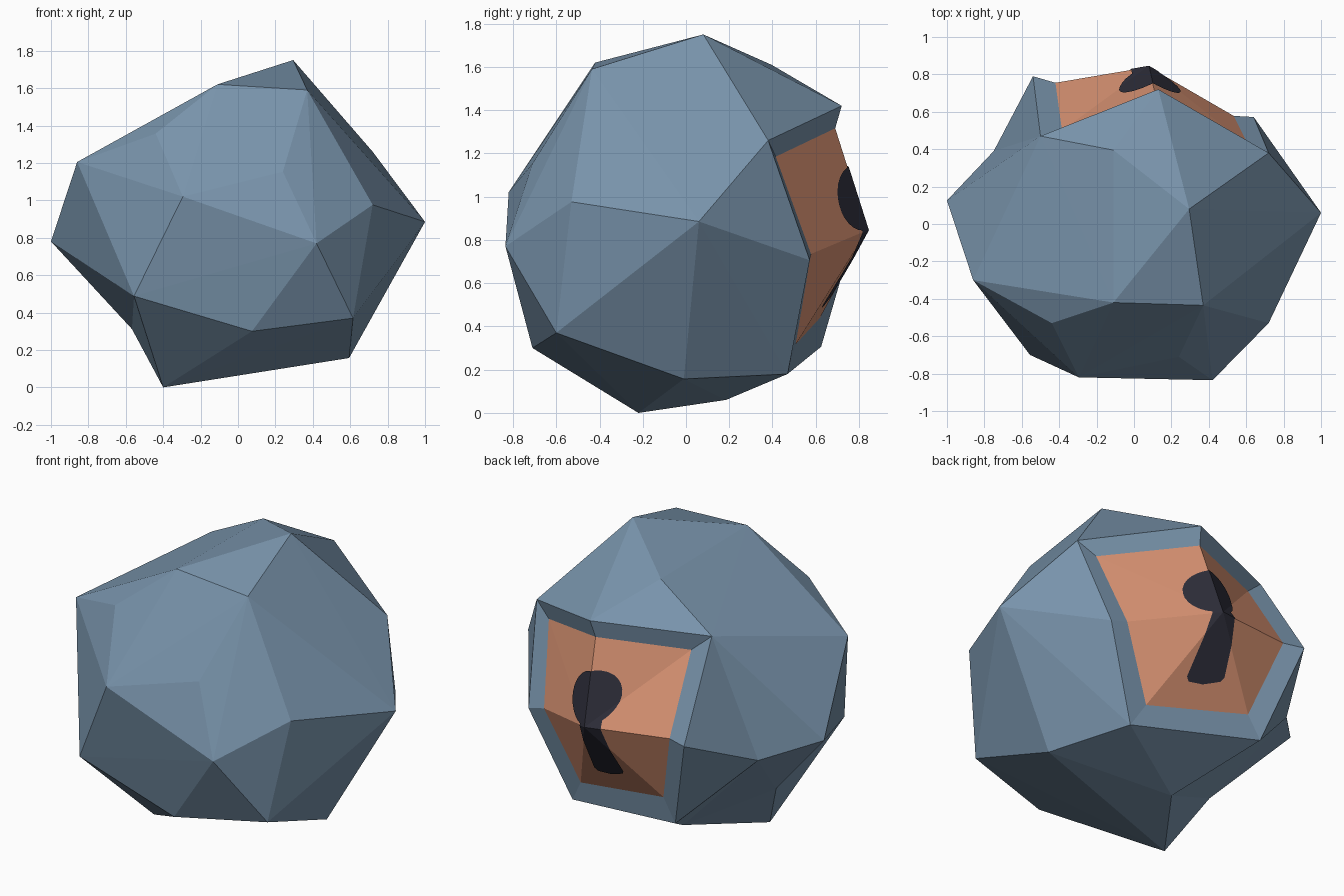
import bpy
import bmesh
import math
from mathutils import Vector

cube = bpy.data.objects.get("Cube")
if cube:
    bpy.data.objects.remove(cube, do_unlink=True)


def make_material(name, color):
    mat = bpy.data.materials.new(name)
    mat.use_nodes = True
    mat.diffuse_color = (*color, 1)
    shader = next(n for n in mat.node_tree.nodes if n.type == "BSDF_PRINCIPLED")
    shader.inputs["Base Color"].default_value = (*color, 1)
    shader.inputs["Roughness"].default_value = 0.9
    return mat


def make_object(name, bm, material):
    mesh = bpy.data.meshes.new(name)
    bm.to_mesh(mesh)
    bm.free()
    mesh.materials.append(material)
    obj = bpy.data.objects.new(name, mesh)
    bpy.context.collection.objects.link(obj)


slate = make_material("slate_blue", (0.19, 0.295, 0.41))
copper = make_material("copper_orange", (0.69, 0.29, 0.17))
ink = make_material("dark_ink", (0.027, 0.027, 0.042))

# Corners of the faceted boulder
crown = dict(peak=(.295, .08, 1.75), front_left=(.37, -.435, 1.59),
             front_right=(-.11, -.42, 1.62), rear=(-.11, .395, 1.61),
             brow=(-.44, -.53, 1.357), shoulder=(-.86, -.3, 1.205))
belt = dict(right=(-1, .126, .78), left=(1, .06, .885),
            nose=(.24, -.71, 1.153), cheek_right=(-.295, -.82, 1.02),
            cheek_left=(.42, -.835, .77), corner=(.72, -.53, .976))
base = dict(heel=(-.556, -.7, .488), foot=(-.4, -.22, 0), sole=(-.11, .185, .06),
            side=(.594, -.01, .157), toe=(.615, -.6, .37), chin=(.075, -.71, .3))

# Opening at the back: outer ring on the boulder, inner ring around the plate
outer_ring = [(.72, .38, 1.26), (.13, .72, 1.42), (-.5, .47, 1.4), (-.54, .79, .874),
              (-.367, .625, .306), (.42, .47, .18), (.64, .572, .706)]
inner_ring = [(.615, .415, 1.185), (.114, .69, 1.316), (-.385, .5, 1.3), (-.42, .755, .876),
              (-.285, .62, .44), (.34, .507, .317), (.533, .578, .735)]
plate_middle = (.08, .84, .845)

# Boulder: convex hull of its corners
bm = bmesh.new()
corner = {}
for group in (crown, belt, base):
    for name, position in group.items():
        corner[name] = bm.verts.new(position)
ring = [bm.verts.new(p) for p in outer_ring]
bmesh.ops.convex_hull(bm, input=bm.verts[:])

# Open the back window and the dented flank, keeping their corners
top_rim, side_rim, low_rim = ring[2:5]
right, heel, foot, sole = (corner[n] for n in ("right", "heel", "foot", "sole"))
flank = {top_rim, side_rim, low_rim, right, heel, foot, sole}
opened = [f for f in bm.faces if set(f.verts) <= set(ring) or set(f.verts) <= flank]
bmesh.ops.delete(bm, geom=opened, context="FACES_ONLY")


def fan(center, chain):
    for a, b in zip(chain, chain[1:]):
        bm.faces.new((center, a, b))


# Two inward dents on the right flank
dent_high = bm.verts.new((-.75, .39, .695))
dent_low = bm.verts.new((-.567, -.04, .312))
fan(dent_high, [right, top_rim, side_rim, low_rim, sole])
fan(dent_low, [dent_high, right, heel, foot, sole, dent_high])

# Rim leading from the boulder to the plate
inner = [bm.verts.new(p) for p in inner_ring]
for i in range(len(ring)):
    j = (i + 1) % len(ring)
    bm.faces.new((ring[i], ring[j], inner[j], inner[i]))
loose = [e for e in bm.edges if e.is_wire]
bmesh.ops.delete(bm, geom=loose, context="EDGES")
bmesh.ops.recalc_face_normals(bm, faces=bm.faces[:])
make_object("boulder", bm, slate)


def plate_surface():
    surface = bmesh.new()
    middle = surface.verts.new(plate_middle)
    edge = [surface.verts.new(p) for p in inner_ring]
    for a, b in zip(edge, edge[1:] + edge[:1]):
        face = surface.faces.new((middle, a, b))
        face.normal_update()
        if face.normal.y < 0:
            face.normal_flip()
    return surface


make_object("lock_plate", plate_surface(), copper)


# Keyhole: plate surface trimmed to a counter-clockwise convex outline in x and z
def keyhole_part(name, outline):
    surface = plate_surface()
    for (ax, az), (bx, bz) in zip(outline, outline[1:] + outline[:1]):
        geom = surface.verts[:] + surface.edges[:] + surface.faces[:]
        bmesh.ops.bisect_plane(surface, geom=geom, plane_co=(ax, 0, az),
                               plane_no=Vector((bz - az, 0, ax - bx)).normalized(),
                               clear_outer=True)
    bmesh.ops.translate(surface, verts=surface.verts[:], vec=(0, .006, 0))
    make_object(name, surface, ink)


steps = 28
angles = [math.tau * i / steps for i in range(steps)]
head = [(.085 + .165 * math.cos(a), .995 - .035 * math.cos(a) + .148 * math.sin(a))
        for a in angles]
keyhole_part("keyhole_head", head)
keyhole_part("keyhole_slot", [(.125, .9), (-.005, .92), (-.065, .56), (-.05, .535),
                              (.05, .495), (.14, .485), (.16, .505)])
